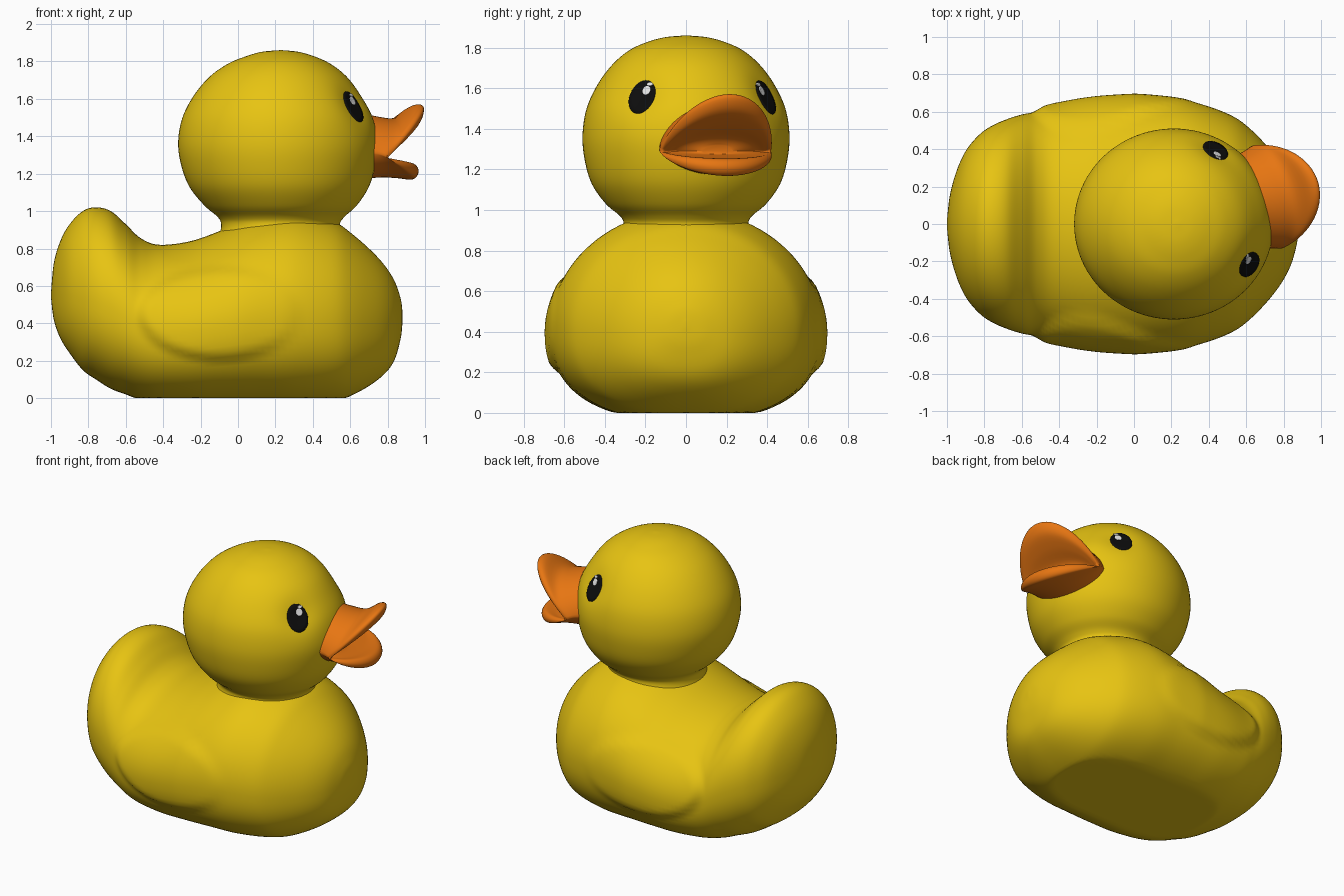
import bpy, bmesh, math
from mathutils import Vector
from mathutils.bvhtree import BVHTree

if "Cube" in bpy.data.objects:
    bpy.data.objects.remove(bpy.data.objects["Cube"])

YAW = math.radians(16)          # the head looks slightly aside
HEAD_X = 0.21


def material(name, rgb):
    m = bpy.data.materials.new(name)
    m.diffuse_color = (*rgb, 1)
    m.use_nodes = True
    m.node_tree.nodes["Principled BSDF"].inputs["Base Color"].default_value = m.diffuse_color
    return m


yellow = material("yellow", (0.80, 0.55, 0.006))
orange = material("orange", (0.80, 0.18, 0.006))
black = material("black", (0.004, 0.004, 0.004))
white = material("white", (0.80, 0.80, 0.80))


def spline(rows, steps):
    """Catmull-Rom interpolation through rows of numbers."""
    out = []
    for i in range(len(rows) - 1):
        a, b, c, d = (rows[max(i - 1, 0)], rows[i], rows[i + 1],
                      rows[min(i + 2, len(rows) - 1)])
        for k in range(steps):
            t = k / steps
            out.append([0.5 * (2 * q + (r - p) * t + (2 * p - 5 * q + 4 * r - s) * t * t
                               + (3 * q - p - 3 * r + s) * t ** 3)
                        for p, q, r, s in zip(a, b, c, d)])
    out.append(list(rows[-1]))
    return out


def loft(name, rings, mat, cap_start=True):
    """Skin a list of closed rings and cap the ends."""
    bm = bmesh.new()
    loops = [[bm.verts.new(p) for p in ring] for ring in rings]
    n = len(loops[0])
    for a, b in zip(loops, loops[1:]):
        for i in range(n):
            j = (i + 1) % n
            bm.faces.new((a[i], a[j], b[j], b[i]))
    if cap_start:
        bm.faces.new(loops[0])
    bm.faces.new(loops[-1])
    bmesh.ops.recalc_face_normals(bm, faces=bm.faces)
    me = bpy.data.meshes.new(name)
    bm.to_mesh(me)
    bm.free()
    me.materials.append(mat)
    me.shade_smooth()
    ob = bpy.data.objects.new(name, me)
    bpy.context.collection.objects.link(ob)
    return ob


def power(v, e):
    return math.copysign(abs(v) ** e, v)


def angles(n):
    return [2 * math.pi * i / n for i in range(n)]


def head_point(s, lat, z):
    """Forward / sideways / up in the turned head frame to world."""
    c, n = math.cos(YAW), math.sin(YAW)
    return Vector((HEAD_X + s * c - lat * n, s * n + lat * c, z))


# Body: sections along x (x, top, bottom, half width), with upturned tail
body_rows = [
    (-1.0, .56, .54, .02), (-.985, .72, .42, .15), (-.95, .84, .32, .28),
    (-.90, .93, .24, .39), (-.83, 1.0, .15, .475), (-.76, 1.02, .10, .525),
    (-.68, 1.0, .05, .56), (-.60, .93, .02, .585), (-.52, .855, -.01, .60),
    (-.42, .82, -.03, .62), (-.25, .84, -.04, .65), (-.08, .90, -.04, .665),
    (.10, .97, -.04, .67), (.30, 1.0, -.04, .655), (.50, .95, -.02, .59),
    (.62, .87, .02, .51), (.75, .75, .10, .37), (.83, .64, .19, .24),
    (.87, .53, .32, .11), (.88, .45, .42, .01)]
body_rings = []
for x, top, bot, w in spline(body_rows, 6):
    zc = bot + 0.45 * (top - bot)
    ring = []
    for a in angles(96):
        c, s = math.cos(a), math.sin(a)
        e = 1.0 if s > 0 else 2 / 2.4
        y = w * power(c, e)
        z = max(0.0, zc + ((top - zc) if s > 0 else (zc - bot)) * power(s, e))
        # Raised wing on each side
        d = ((x + 0.1) / 0.46) ** 2 + ((z - 0.45) / 0.26) ** 2
        t = min(1, max(0, (1 - d) / 0.35))
        if abs(y) > 0.3:
            fade = min(1, max(0, (0.4 - x) / 0.4))
            y += math.copysign(0.028 * t * t * (3 - 2 * t) * fade, y)
        ring.append((x, y, z))
    body_rings.append(ring)
loft("body", body_rings, yellow)

# Head and neck: sections up z (z, back x, front x, half width)
head_rows = [
    (.84, -.14, .60, .38), (.88, -.10, .56, .33), (.93, -.09, .545, .308),
    (.97, -.11, .57, .325), (1.03, -.18, .635, .395), (1.13, -.26, .70, .465),
    (1.25, -.305, .735, .50), (1.37, -.32, .745, .51), (1.50, -.297, .72, .49),
    (1.62, -.235, .655, .435), (1.72, -.15, .58, .36), (1.79, -.05, .49, .275),
    (1.83, .05, .40, .185), (1.852, .13, .32, .10), (1.86, .22, .24, .01)]
eye_spots = [head_point(0.335, side * 0.325, 1.56) for side in (-1, 1)]
head_rings = []
for z, x0, x1, ry in spline(head_rows, 6):
    ring = []
    for a in angles(96):
        p = Vector(((x0 + x1) / 2 + (x1 - x0) / 2 * math.cos(a), ry * math.sin(a), z))
        # Shallow eye sockets
        inward = (Vector((HEAD_X, 0, 1.38)) - p).normalized()
        for e in eye_spots:
            p = p + inward * 0.022 * math.exp(-((p - e).length / 0.11) ** 2)
        ring.append(p)
    head_rings.append(ring)
head = loft("head", head_rings, yellow)

# Open bill: rings from the head, out to the rim and back into the mouth
# (corner forward, half width, corner z, upper forward, upper z, lower forward, lower z)
bill_rows = [
    (.38, .25, 1.32, .45, 1.53, .45, 1.17), (.47, .27, 1.31, .56, 1.505, .58, 1.18),
    (.515, .285, 1.295, .66, 1.50, .68, 1.175), (.53, .283, 1.285, .76, 1.565, .75, 1.17),
    (.535, .277, 1.285, .805, 1.56, .775, 1.21), (.53, .265, 1.285, .785, 1.49, .75, 1.25),
    (.525, .25, 1.285, .70, 1.42, .67, 1.255), (.53, .20, 1.29, .60, 1.36, .60, 1.268),
    (.565, .08, 1.29, .57, 1.32, .57, 1.275)]
bill_rings = []
for s0, w, z0, su, zu, sl, zl in spline(bill_rows, 5):
    ring = []
    for a in angles(64):
        q = abs(math.sin(a)) ** 1.15
        s1, z1 = (su, zu) if math.sin(a) > 0 else (sl, zl)
        ring.append(head_point(s0 + (s1 - s0) * q, w * math.cos(a), z0 + (z1 - z0) * q))
    bill_rings.append(ring)
loft("bill", bill_rings, orange, cap_start=False)

# Eyes: thin oval plates projected onto the head
tree = BVHTree.FromPolygons([v.co for v in head.data.vertices],
                            [list(p.vertices) for p in head.data.polygons])


def eye_plate(name, spot, du, dv, ru, rv, lift, mat):
    n = (spot - Vector((HEAD_X, 0, 1.38))).normalized()
    u = Vector((0, 0, 1)).cross(n).normalized()
    v = n.cross(u)
    rings = []
    for f, h in ((1.04, -0.004), (1, lift), (.75, lift), (.5, lift), (.25, lift), (.02, lift)):
        ring = []
        for a in angles(32):
            start = spot + n * 0.3 + u * (du + ru * f * math.cos(a)) + v * (dv + rv * f * math.sin(a))
            hit = tree.ray_cast(start, -n)[0]
            ring.append(hit + n * h)
        rings.append(ring)
    loft(name, rings, mat, cap_start=False)


for label, side, spot in (("right", 1, eye_spots[0]), ("left", -1, eye_spots[1])):
    eye_plate(label + "_eye", spot, 0, 0, .07, .09, .005, black)
    eye_plate(label + "_eye_glint", spot, side * .018, .035, .022, .024, .008, white)
    eye_plate(label + "_eye_small_glint", spot, side * .03, .068, .016, .009, .008, white)
